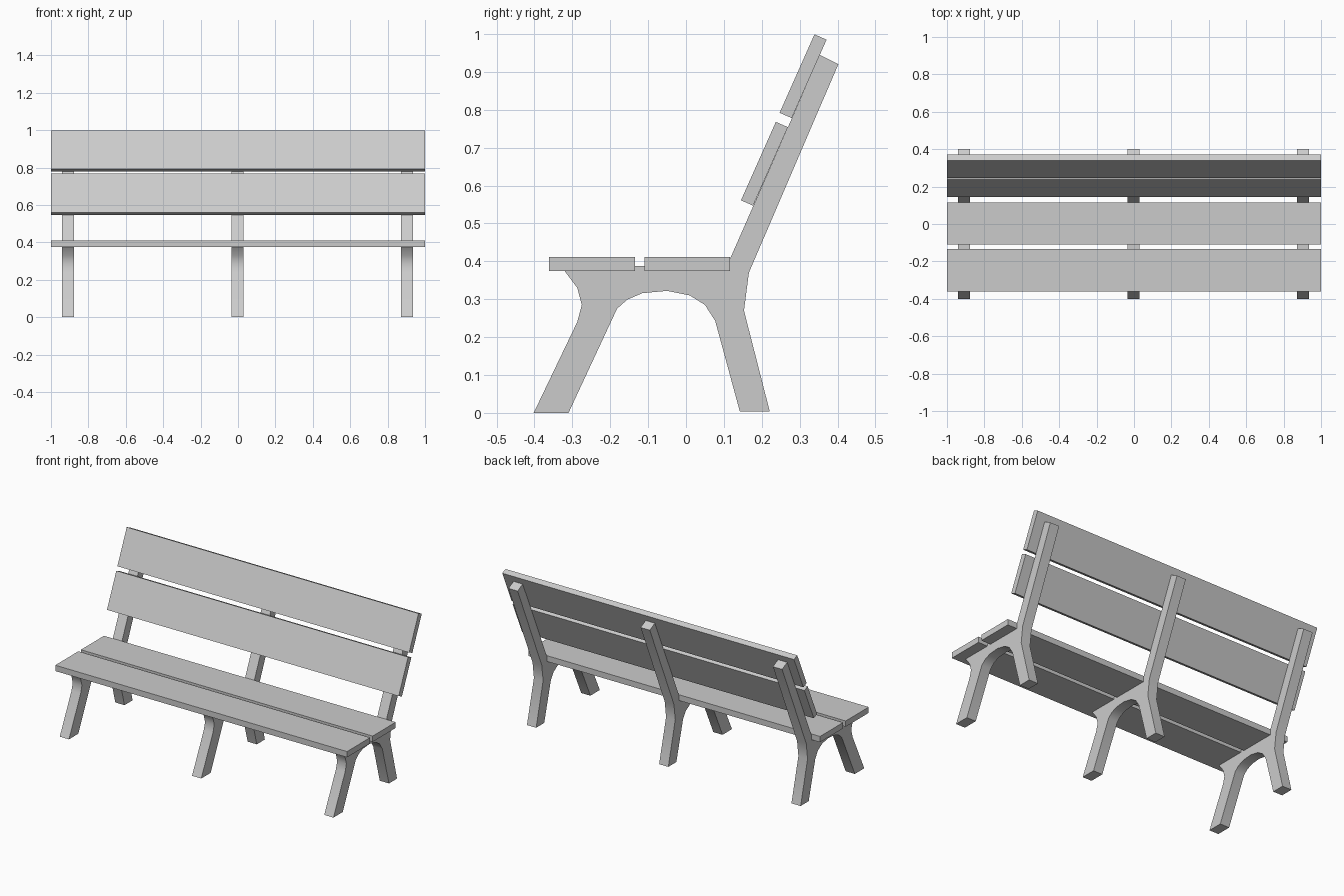
import bpy, math

cube = bpy.data.objects.get("Cube")
if cube:
    bpy.data.objects.remove(cube, do_unlink=True)

grey = bpy.data.materials.new("plain grey")
grey.use_nodes = True
colour = (0.6, 0.6, 0.6, 1)
grey.diffuse_color = colour
grey.node_tree.nodes["Principled BSDF"].inputs["Base Color"].default_value = colour


def extrude_profile(name, profile, x, width):
    """Solid made by extending a (y, z) outline along x."""
    n = len(profile)
    verts = [(x + s * width / 2, y, z) for s in (-1, 1) for y, z in profile]
    faces = [tuple(reversed(range(n))), tuple(range(n, 2 * n))]
    faces += [(i, (i + 1) % n, n + (i + 1) % n, n + i) for i in range(n)]
    mesh = bpy.data.meshes.new(name)
    mesh.from_pydata(verts, [], faces)
    mesh.materials.append(grey)
    obj = bpy.data.objects.new(name, mesh)
    bpy.context.collection.objects.link(obj)
    bpy.ops.object.select_all(action="DESELECT")
    obj.select_set(True)
    bpy.context.view_layer.objects.active = obj
    bpy.ops.object.shade_smooth_by_angle(angle=math.radians(30))
    return obj


# Support outline, counterclockwise: front foot, arch, rear foot, back post, seat rest
support = [
    (-0.402, 0), (-0.31, 0), (-0.182, 0.275), (-0.155, 0.299), (-0.115, 0.316),
    (-0.05, 0.322), (0.01, 0.31), (0.05, 0.285), (0.077, 0.243),
    (0.142, 0.004), (0.221, 0.004), (0.153, 0.27), (0.166, 0.37),
    (0.402, 0.92), (0.353, 0.945), (0.108, 0.388),
    (-0.31, 0.388), (-0.32, 0.374), (-0.287, 0.33), (-0.275, 0.285), (-0.287, 0.24),
]
for name, x in (("right_support", -0.909), ("middle_support", -0.002), ("left_support", 0.904)):
    extrude_profile(name, support, x, 0.063)

# Seat planks
for name, y in (("front_seat_plank", -0.361), ("rear_seat_plank", -0.11)):
    extrude_profile(name, [(y, 0.375), (y + 0.226, 0.375),
                           (y + 0.226, 0.411), (y, 0.411)], 0, 2)

# Leaning backrest planks, placed by their lower front edge
for name, y, z in (("lower_back_plank", 0.145, 0.561), ("upper_back_plank", 0.247, 0.792)):
    thick, rise = (0.032, -0.014), (0.092, 0.207)
    extrude_profile(name, [(y, z), (y + thick[0], z + thick[1]),
                           (y + thick[0] + rise[0], z + thick[1] + rise[1]),
                           (y + rise[0], z + rise[1])], 0, 2)
